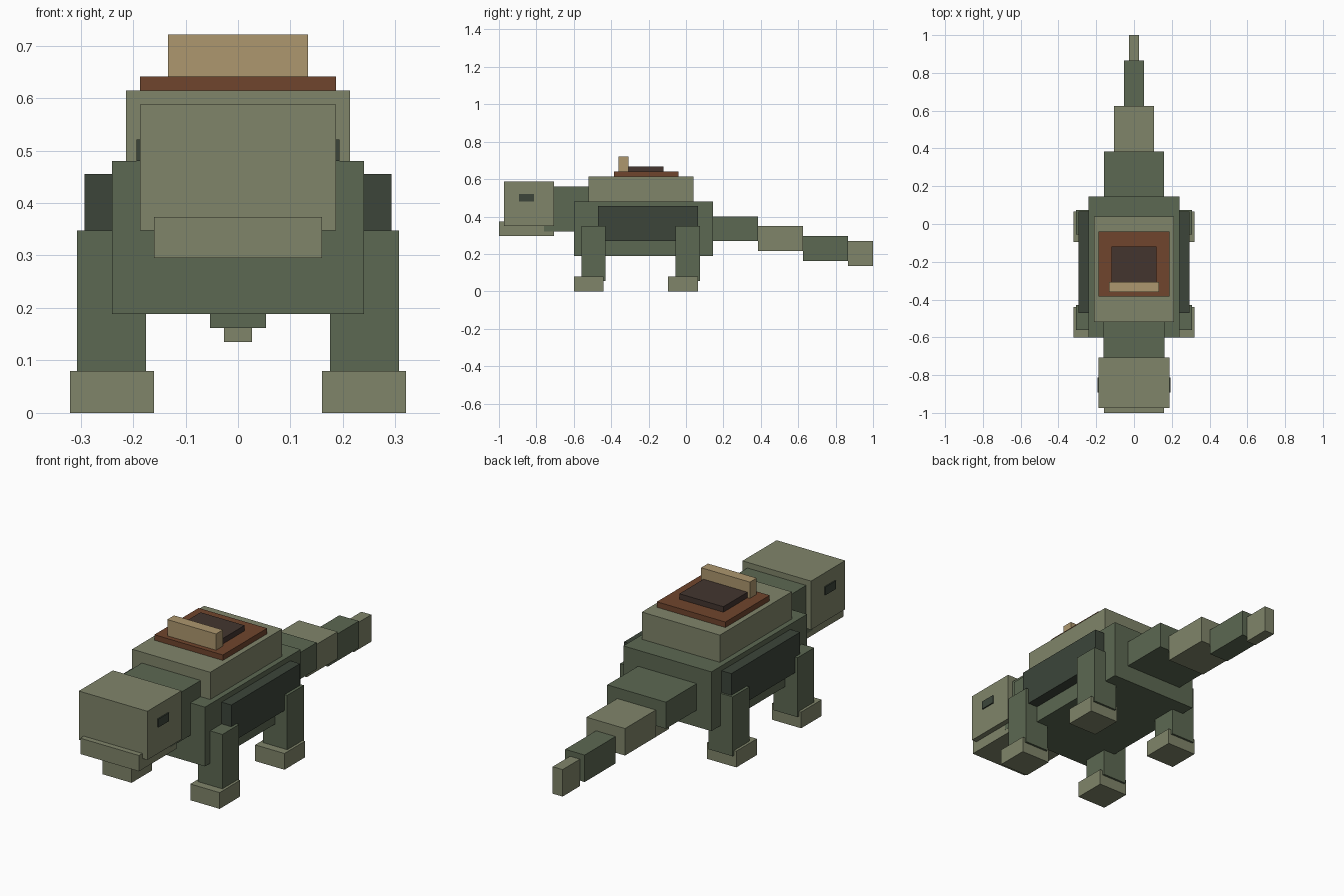
import bpy
import bmesh

start_cube = bpy.data.objects.get("Cube")
if start_cube:
    bpy.data.objects.remove(start_cube, do_unlink=True)


def material(name, hex_code):
    """Flat material from an sRGB hex colour, stored as linear values."""
    srgb = [int(hex_code[i:i + 2], 16) / 255 for i in (0, 2, 4)]
    color = [((c + 0.055) / 1.055) ** 2.4 for c in srgb] + [1.0]
    mat = bpy.data.materials.new(name)
    mat.use_nodes = True
    mat.diffuse_color = color
    mat.node_tree.nodes["Principled BSDF"].inputs["Base Color"].default_value = color
    return mat


olive = material("light olive", "80856A")
green = material("moss green", "5C6852")
dark = material("dark green", "3C453A")
leather = material("saddle brown", "70452D")
seat_brown = material("dark brown", "43352F")
tan = material("tan", "AD976E")


def box(name, mat, xs, ys, zs):
    """Box spanning the given (min, max) range on each axis."""
    mesh = bpy.data.meshes.new(name)
    bm = bmesh.new()
    bmesh.ops.create_cube(bm, size=1)
    for v in bm.verts:
        v.co = [r[0] if c < 0 else r[1] for c, r in zip(v.co, (xs, ys, zs))]
    bm.to_mesh(mesh)
    bm.free()
    mesh.materials.append(mat)
    obj = bpy.data.objects.new(name, mesh)
    bpy.context.collection.objects.link(obj)
    return obj


def centred(name, mat, half_width, ys, zs):
    return box(name, mat, (-half_width, half_width), ys, zs)


def pair(name, mat, xs, ys, zs):
    """Matching boxes on the left (+x) and right (-x)."""
    box("left_" + name, mat, xs, ys, zs)
    box("right_" + name, mat, (-xs[1], -xs[0]), ys, zs)


# Trunk
centred("body", green, 0.24, (-0.60, 0.145), (0.188, 0.48))
centred("back_hump", olive, 0.213, (-0.52, 0.04), (0.46, 0.614))
pair("flank_plate", dark, (0.23, 0.293), (-0.47, 0.065), (0.27, 0.455))

# Neck and head
centred("neck", green, 0.1605, (-0.76, -0.50), (0.32, 0.56))
centred("head", olive, 0.187, (-0.973, -0.707), (0.348, 0.588))
centred("jaw", olive, 0.16, (-1.0, -0.707), (0.295, 0.373))
pair("eye", dark, (0.184, 0.193), (-0.893, -0.813), (0.48, 0.521))

# Saddle
centred("saddle_pad", leather, 0.187, (-0.385, -0.04), (0.60, 0.641))
centred("saddle_seat", seat_brown, 0.12, (-0.32, -0.12), (0.63, 0.668))
centred("saddle_pommel", tan, 0.133, (-0.361, -0.308), (0.63, 0.721))

# Tail, tapering and dropping towards the tip
tail = [(0.16, 0.14, 0.385, 0.27, 0.401), (0.105, 0.385, 0.625, 0.215, 0.348),
        (0.053, 0.625, 0.865, 0.162, 0.295), (0.027, 0.865, 1.0, 0.135, 0.268)]
for i, (half, y0, y1, z0, z1) in enumerate(tail):
    centred(f"tail_segment_{i + 1}", (green, olive)[i % 2], half, (y0, y1), (z0, z1))

# Legs and feet
for label, y in (("front", -0.56), ("rear", -0.055)):
    pair(label + "_leg", green, (0.175, 0.307), (y, y + 0.13), (0.055, 0.348))
    pair(label + "_foot", olive, (0.16, 0.32), (y - 0.04, y + 0.12), (0, 0.08))
